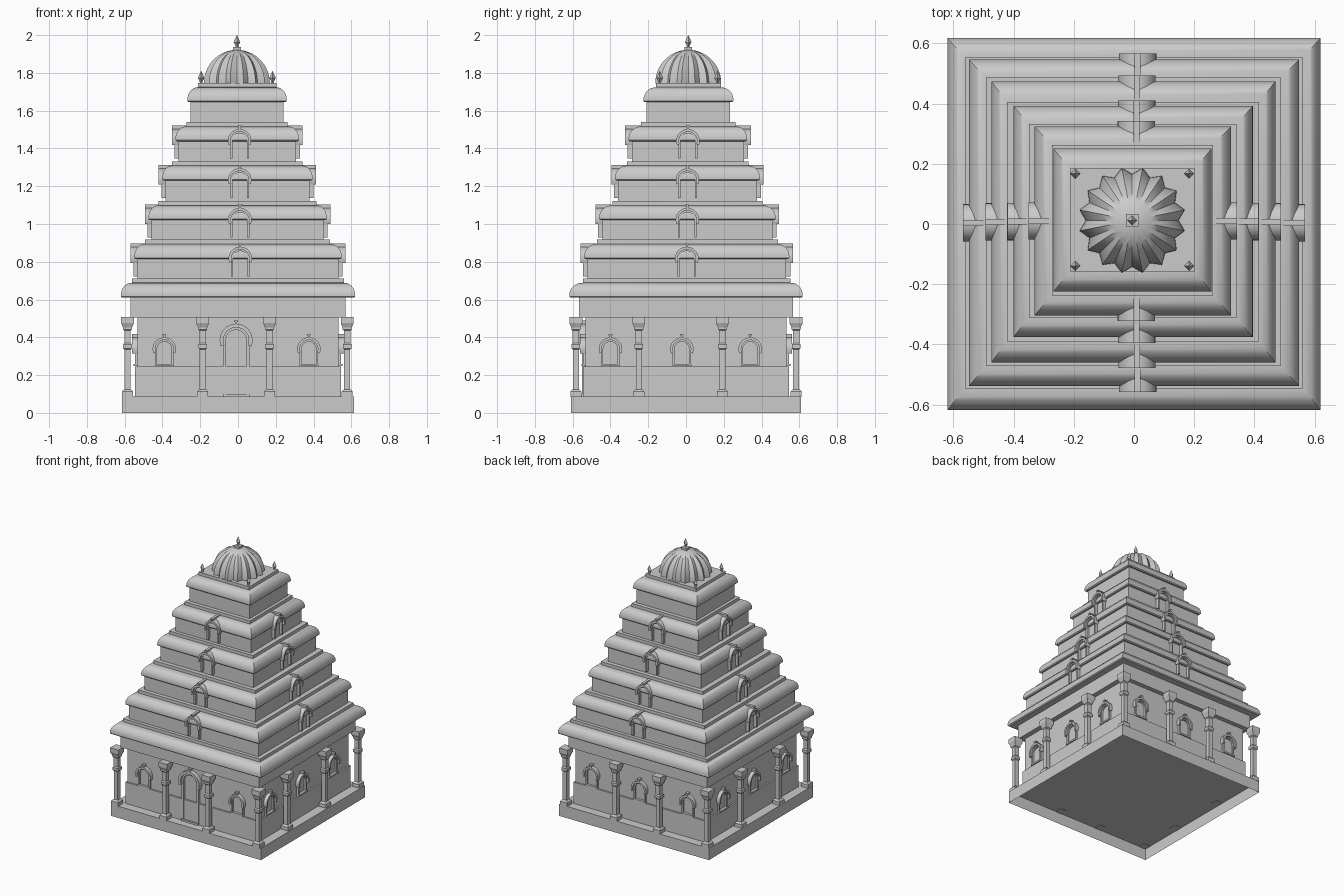
import bpy, bmesh, math
from mathutils import Matrix, Vector

if "Cube" in bpy.data.objects:
    bpy.data.objects.remove(bpy.data.objects["Cube"])


def finish(name, bm, smooth=False):
    bmesh.ops.recalc_face_normals(bm, faces=bm.faces)
    me = bpy.data.meshes.new(name)
    bm.to_mesh(me)
    bm.free()
    ob = bpy.data.objects.new(name, me)
    bpy.context.collection.objects.link(ob)
    if smooth:
        bpy.context.view_layer.objects.active = ob
        ob.select_set(True)
        bpy.ops.object.shade_smooth_by_angle(angle=math.radians(35))
        ob.select_set(False)
    return ob


def loft(bm, rings, bottom=True):
    vs = [[bm.verts.new(p) for p in r] for r in rings]
    n = len(vs[0])
    for a, b in zip(vs, vs[1:]):
        for i in range(n):
            j = (i + 1) % n
            bm.faces.new((a[i], a[j], b[j], b[i]))
    if bottom:
        bm.faces.new(vs[0][::-1])
    bm.faces.new(vs[-1])


def rect(cx, cy, hx, hy, z):
    return [(cx + sx * hx, cy + sy * hy, z) for sx, sy in ((-1, -1), (1, -1), (1, 1), (-1, 1))]


def slab(name, c, h, z0, z1, bottom=True):
    bm = bmesh.new()
    loft(bm, [rect(*c, *h, z0), rect(*c, *h, z1)], bottom)
    return finish(name, bm)


def eave(name, c, h, c2, h2, z0, z1):
    # convex curved cornice from size h up to size h2
    rings = [rect(*c, h[0] - .006, h[1] - .006, z0), rect(*c, *h, z0 + .006)]
    for i in range(9):
        a = i / 8 * math.pi / 2
        t, z = 1 - math.cos(a), z0 + .014 + (z1 - z0 - .014) * math.sin(a)
        mix = lambda p, q: p + (q - p) * t
        rings.append(rect(mix(c[0], c2[0]), mix(c[1], c2[1]), mix(h[0], h2[0]), mix(h[1], h2[1]), z))
    bm = bmesh.new()
    loft(bm, rings)
    finish(name, bm, True)


def arch_ring(bm, r0, r1, zc, foot, front, back):
    # ring above zc; with foot it gets straight jambs, otherwise horseshoe ends
    ext = 0 if foot is not None else math.radians(22)
    n = 20
    angs = [-ext + (math.pi + 2 * ext) * i / n for i in range(n + 1)]
    pts = [((r0 * math.cos(a), zc + r0 * math.sin(a)), (r1 * math.cos(a), zc + r1 * math.sin(a))) for a in angs]
    if foot is not None:
        pts = [((r0, foot), (r1, foot))] + pts + [((-r0, foot), (-r1, foot))]
    secs = [[bm.verts.new((u, -d, z)) for (u, z), d in ((p, front), (q, front), (q, back), (p, back))] for p, q in pts]
    for a, b in zip(secs, secs[1:]):
        for i in range(4):
            j = (i + 1) % 4
            bm.faces.new((a[i], a[j], b[j], b[i]))
    bm.faces.new(secs[0])
    bm.faces.new(secs[-1][::-1])


def niche(name, side, u, front, back, foot, zc, r, s=(0, 0)):
    # jambs, projecting horseshoe hood and a ridge tip, turned to one of four sides
    bm = bmesh.new()
    arch_ring(bm, r * .62, r * .8, zc, foot, front - .014, back)
    arch_ring(bm, r * .77, r, zc, None, front, back)
    for w, z0, z1 in ((.005, zc + r - .004, zc + r + .012), (.01, zc + r + .01, zc + r + .018)):
        ym, hy = -(front + back) / 2, (front - back) / 2
        loft(bm, [rect(0, ym, w, hy, z0), rect(0, ym, w, hy, z1)])
    m = Matrix.Translation((s[0], s[1], 0)) @ Matrix.Rotation(side * math.pi / 2, 4, 'Z') @ Matrix.Translation((u, 0, 0))
    bmesh.ops.transform(bm, matrix=m, verts=bm.verts)
    finish(name, bm, True)


# open-bottomed plinth, walls, architrave
slab("plinth", (0, 0), (.615, .61), 0, .087, False)
slab("lower_wall", (0, 0), (.545, .545), .085, .245)
slab("upper_wall", (0, 0), (.533, .533), .24, .51)
slab("architrave", (0, 0), (.57, .567), .505, .612)

# stacked roof tiers: eave centre, eave half size, strip half size, z of eave bottom
tiers = [((0, 0), (.62, .618), (.562, .55), .61),
         ((0, .004), (.549, .543), (.49, .479), .815),
         ((-.002, .007), (.472, .467), (.419, .398), 1.02),
         ((-.003, .008), (.398, .384), (.345, .322), 1.23),
         ((-.004, .010), (.327, .314), (.268, .25), 1.438),
         ((-.005, .013), (.263, .238), (.208, .171), 1.645)]
for k, (c, h, s, z) in enumerate(tiers):
    c2 = tiers[min(k + 1, 5)][0]
    if k:
        slab(f"tier_body_{k}", c, (h[0] - .017, h[1] - .017), tiers[k - 1][3] + .09, z + .004)
    eave(f"eave_{k}", c, h, c2, s, z, z + .079)
    slab(f"roof_strip_{k}", c2, s, z + .076, z + .102)
    if 0 < k < 5:
        for side in range(4):
            f = h[(side + 1) % 2] + .019
            niche(f"dormer_{k}_{side}", side, (.012, 0, -.012, 0)[side], f, f - .085, z - .092, z + .003, .062, c)

# doorway and wall windows
niche("doorway", 0, -.01, .565, .525, .09, .385, .087)
slab("door_sill", (-.01, -.545), (.07, .012), .087, .1)
windows = {0: (-.39, .375), 1: (-.4, -.022, .34), 2: (-.395, 0, .395), 3: (.39, .02, -.34)}
for side, us in windows.items():
    for i, u in enumerate(us):
        niche(f"window_{side}_{i}", side, u, .56, .525, .255, .338, .062)
        bm = bmesh.new()
        loft(bm, [rect(u, -.54, .05, .012, .247), rect(u, -.54, .05, .012, .259)])
        bmesh.ops.rotate(bm, matrix=Matrix.Rotation(side * math.pi / 2, 3, 'Z'), verts=bm.verts)
        finish(f"window_sill_{side}_{i}", bm)

# veranda columns, four along each side
profile = [(.029, .085), (.029, .113), (.021, .122), (.016, .124), (.016, .335), (.023, .342), (.023, .362),
           (.017, .37), (.017, .435), (.024, .442), (.024, .452), (.034, .475), (.034, .508)]
xs, ys = (-.585, -.187, .167, .578), (-.583, -.25, .193, .583)
for i, x in enumerate(xs):
    for j, y in enumerate(ys):
        if i in (0, 3) or j in (0, 3):
            bm = bmesh.new()
            loft(bm, [rect(x, y, r, r, z) for r, z in profile])
            finish(f"column_{i}_{j}", bm)

# ribbed dome with sixteen ridges
DC = (-.006, .012)
rings = []
for i in range(13):
    a = i / 13 * math.pi / 2
    rings.append([(DC[0] + math.cos(a) * (.178, .154)[j % 2] * math.cos((j + .5 * 1) * math.pi / 16 + math.pi / 32),
                   DC[1] + math.cos(a) * (.178, .154)[j % 2] * math.sin((j + .5) * math.pi / 16 + math.pi / 32),
                   1.745 + .177 * math.sin(a)) for j in range(32)])
bm = bmesh.new()
loft(bm, rings)
finish("ribbed_dome", bm, True)


# pointed finials with four sides
def finial(name, x, y, z0, s):
    prof = [(.007, 0), (.008, .012), (.017, .028), (.012, .042), (.004, .058), (.0008, .066)]
    bm = bmesh.new()
    loft(bm, [[(x + r * s * math.cos(q * math.pi / 2), y + r * s * math.sin(q * math.pi / 2), z0 + z * s)
               for q in range(4)] for r, z in prof])
    finish(name, bm)


slab("dome_cap", DC, (.021, .021), 1.912, 1.936)
finial("top_finial", *DC, 1.934, 1)
for sx in (-1, 1):
    for sy in (-1, 1):
        finial(f"corner_finial_{sx}_{sy}", -.006 + sx * .189, .014 + sy * .153, 1.744, 1)
